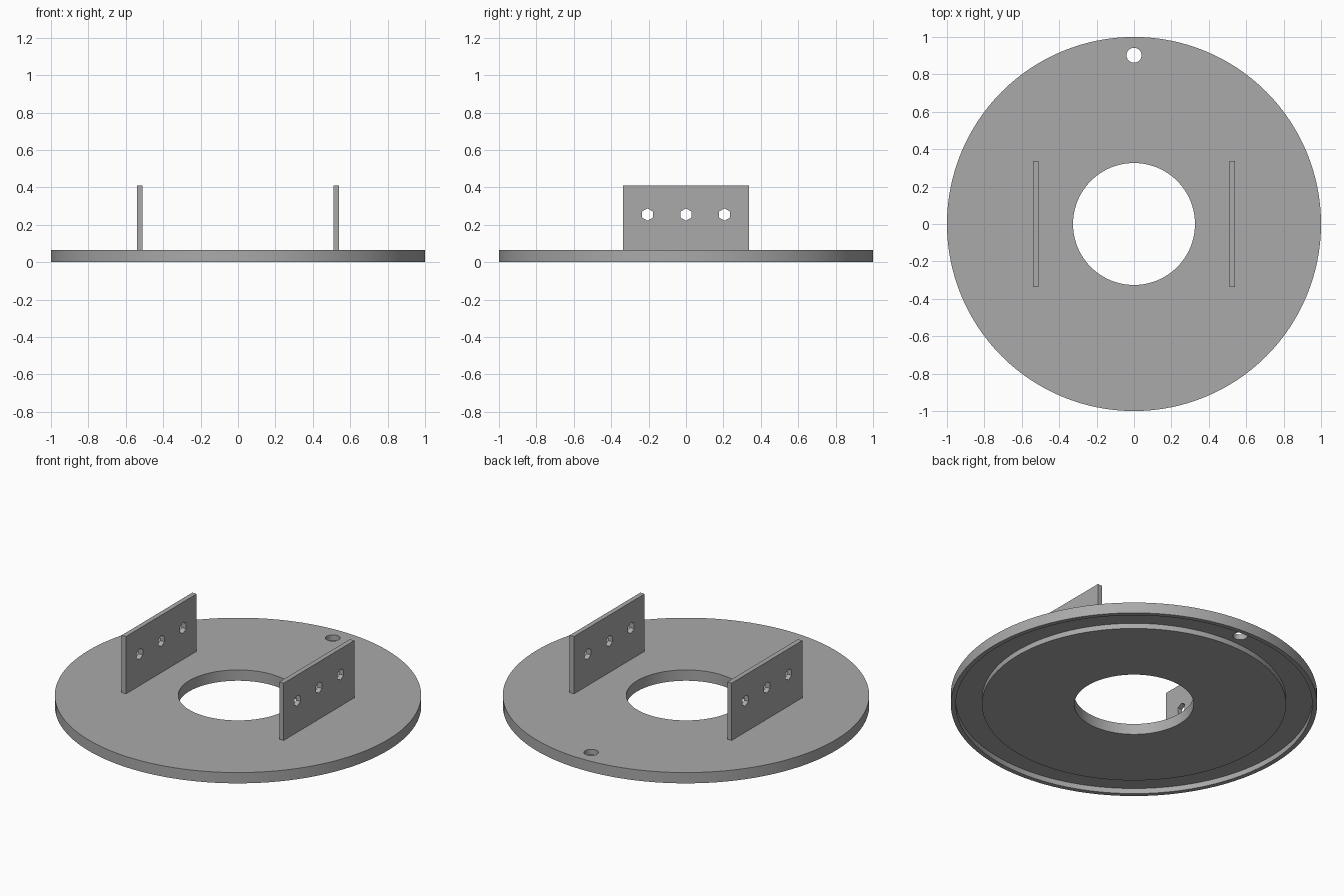
import bpy
import math
from mathutils import Matrix

cube = bpy.data.objects.get("Cube")
if cube:
    bpy.data.objects.remove(cube, do_unlink=True)

import bmesh

SEGMENTS = 128
BASE_TOP = 0.065
PLATE_TOP = 0.41
PLATE_HALF_LENGTH = 0.336
PLATE_THICKNESS = 0.029
PLATE_X = 0.525

grey = bpy.data.materials.new("plain grey")
grey.use_nodes = True
colour = (0.4, 0.4, 0.4, 1)
grey.diffuse_color = colour
grey.node_tree.nodes["Principled BSDF"].inputs["Base Color"].default_value = colour


def add_object(name, bm):
    bmesh.ops.recalc_face_normals(bm, faces=bm.faces)
    mesh = bpy.data.meshes.new(name)
    bm.to_mesh(mesh)
    bm.free()
    mesh.materials.append(grey)
    obj = bpy.data.objects.new(name, mesh)
    bpy.context.collection.objects.link(obj)
    return obj


def cylinder(name, radius, sides, matrix):
    bm = bmesh.new()
    bmesh.ops.create_cone(bm, cap_ends=True, segments=sides, radius1=radius,
                          radius2=radius, depth=0.3, matrix=matrix)
    return add_object(name, bm)


def cut(target, cutter):
    """Drill the cutter out of the target, then discard the cutter."""
    bpy.ops.object.select_all(action="DESELECT")
    bpy.context.view_layer.objects.active = target
    target.select_set(True)
    mod = target.modifiers.new("drill", "BOOLEAN")
    mod.operation = "DIFFERENCE"
    mod.solver = "EXACT"
    mod.object = cutter
    bpy.ops.object.modifier_apply(modifier=mod.name)
    bpy.data.objects.remove(cutter, do_unlink=True)


def shade(obj):
    bpy.ops.object.select_all(action="DESELECT")
    bpy.context.view_layer.objects.active = obj
    obj.select_set(True)
    bpy.ops.object.shade_smooth_by_angle(angle=math.radians(30))


# Round base: lathed section with a central bore and a groove underneath
BORE, GROOVE_IN, GROOVE_OUT, GROOVE_TOP = 0.326, 0.83, 0.973, 0.032
section = [(BORE, 0), (GROOVE_IN, 0), (GROOVE_IN, GROOVE_TOP),
           (GROOVE_OUT, GROOVE_TOP), (GROOVE_OUT, 0), (1, 0),
           (1, BASE_TOP), (BORE, BASE_TOP)]
bm = bmesh.new()
rings = []
for i in range(SEGMENTS):
    a = math.tau * i / SEGMENTS
    rings.append([bm.verts.new((r * math.cos(a), r * math.sin(a), z)) for r, z in section])
for i, ring in enumerate(rings):
    following = rings[(i + 1) % SEGMENTS]
    for j in range(len(section)):
        k = (j + 1) % len(section)
        bm.faces.new((ring[j], following[j], following[k], ring[k]))
base = add_object("round_base", bm)

# Small hole through the grooved rim at the back
cut(base, cylinder("rim_hole_cutter", 0.04, 32, Matrix.Translation((0, 0.902, 0.05))))
shade(base)

# Two upright plates, each drilled with a row of three hexagonal holes
for name, side in (("left_plate", 1), ("right_plate", -1)):
    bm = bmesh.new()
    size = (PLATE_THICKNESS, 2 * PLATE_HALF_LENGTH, PLATE_TOP - BASE_TOP)
    place = Matrix.Translation((side * PLATE_X, 0, (PLATE_TOP + BASE_TOP) / 2))
    bmesh.ops.create_cube(bm, size=1, matrix=place @ Matrix.Diagonal((*size, 1)))
    plate = add_object(name, bm)
    for y in (-0.206, 0, 0.206):
        # Hexagon corners point along the plate
        turn = Matrix.Rotation(math.pi / 2, 4, "Y") @ Matrix.Rotation(math.pi / 2, 4, "Z")
        spot = Matrix.Translation((side * PLATE_X, y, 0.255))
        cut(plate, cylinder("plate_hole_cutter", 0.033, 6, spot @ turn))
